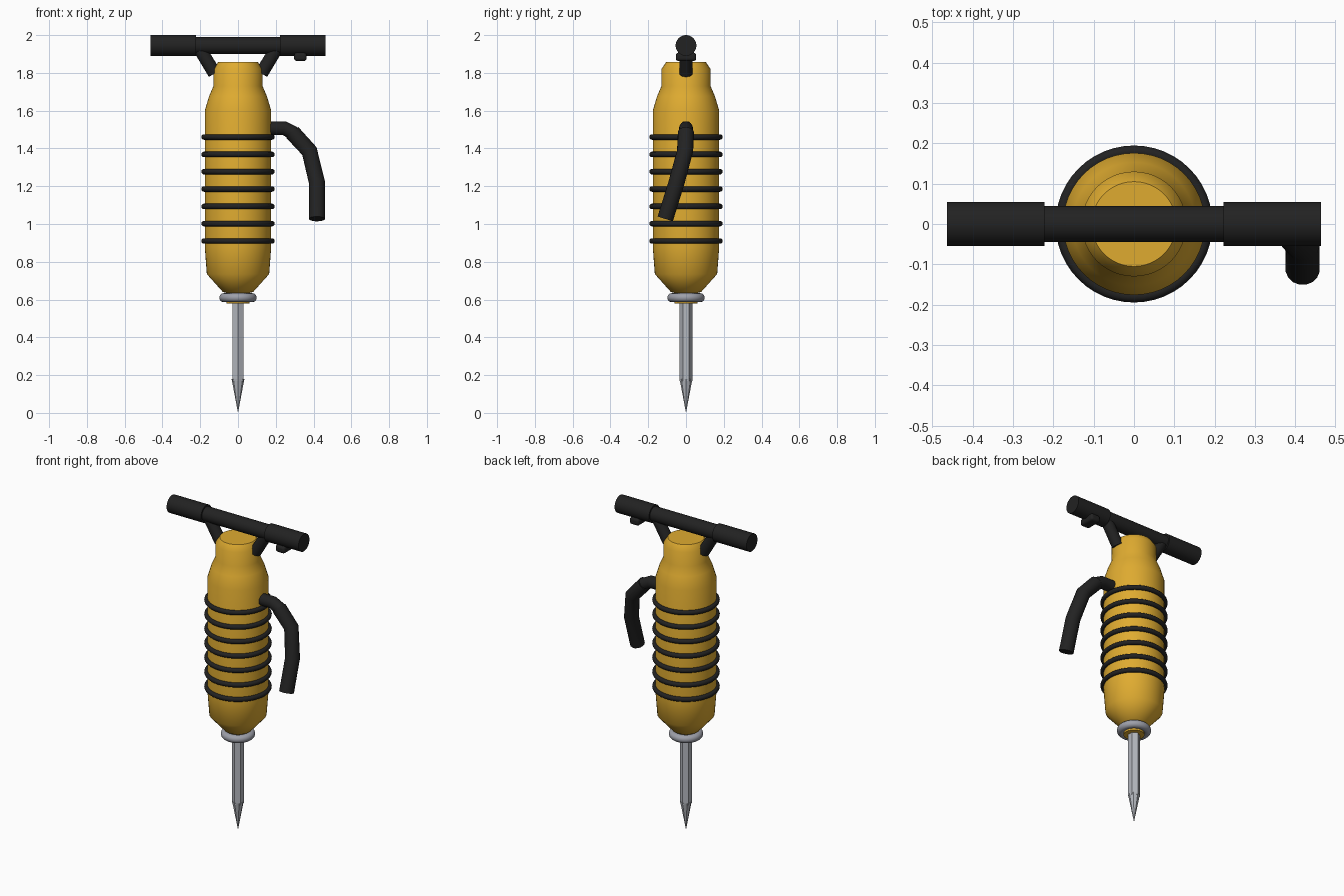
import bpy, math
from mathutils import Vector

if "Cube" in bpy.data.objects:
    bpy.data.objects.remove(bpy.data.objects["Cube"])


def material(name, rgb):
    m = bpy.data.materials.new(name)
    m.diffuse_color = (*rgb, 1)
    m.use_nodes = True
    m.node_tree.nodes["Principled BSDF"].inputs["Base Color"].default_value = m.diffuse_color
    return m


YELLOW = material("yellow paint", (0.74, 0.41, 0.03))
BLACK = material("black rubber", (0.016, 0.016, 0.016))
COLLAR = material("collar steel", (0.34, 0.35, 0.40))
STEEL = material("bit steel", (0.46, 0.48, 0.52))


def finish(name, mat, angle=None):
    ob = bpy.context.object
    ob.name = name
    ob.data.materials.append(mat)
    if angle:
        bpy.ops.object.shade_smooth_by_angle(angle=math.radians(angle))
    return ob


def rod(name, a, b, r, mat, r2=None, sides=32, spin=0, angle=35):
    """Cylinder or cone from a to b."""
    a, b = Vector(a), Vector(b)
    d = b - a
    bpy.ops.mesh.primitive_cone_add(vertices=sides, radius1=r,
                                    radius2=r if r2 is None else r2,
                                    depth=d.length, location=(a + b) / 2)
    ob = finish(name, mat, angle)
    ob.rotation_euler = d.to_track_quat('Z', 'Y').to_euler()
    if spin:
        ob.rotation_euler.z += spin
    return ob


def ring(name, z, major, minor, mat):
    bpy.ops.mesh.primitive_torus_add(location=(0, 0, z), major_radius=major,
                                     minor_radius=minor, major_segments=48,
                                     minor_segments=12)
    return finish(name, mat, 60)


def hose(name, points, r):
    """Round tube along straight segments."""
    cu = bpy.data.curves.new(name, 'CURVE')
    cu.dimensions = '3D'
    cu.bevel_depth = r
    cu.bevel_resolution = 6
    cu.use_fill_caps = True
    sp = cu.splines.new('POLY')
    sp.points.add(len(points) - 1)
    for p, co in zip(sp.points, points):
        p.co = (*co, 1)
    ob = bpy.data.objects.new(name, cu)
    bpy.context.collection.objects.link(ob)
    bpy.ops.object.select_all(action='DESELECT')
    ob.select_set(True)
    bpy.context.view_layer.objects.active = ob
    bpy.ops.object.convert(target='MESH')
    return finish(name, BLACK, 35)


def lathe(name, profile, mat, n=48, angle=50):
    """Closed solid of revolution from (radius, z) pairs, bottom to top."""
    verts = [(r * math.cos(math.tau * i / n), r * math.sin(math.tau * i / n), z)
             for r, z in profile for i in range(n)]
    faces = [(k * n + i, k * n + (i + 1) % n,
              (k + 1) * n + (i + 1) % n, (k + 1) * n + i)
             for k in range(len(profile) - 1) for i in range(n)]
    faces += [tuple(reversed(range(n))),
              tuple(range((len(profile) - 1) * n, len(profile) * n))]
    me = bpy.data.meshes.new(name)
    me.from_pydata(verts, [], faces)
    ob = bpy.data.objects.new(name, me)
    bpy.context.collection.objects.link(ob)
    bpy.ops.object.select_all(action='DESELECT')
    ob.select_set(True)
    bpy.context.view_layer.objects.active = ob
    return finish(name, mat, angle)


# Main housing with its bottom neck
lathe("housing", [(0.06, 0.58), (0.06, 0.635), (0.08, 0.64), (0.165, 0.735),
                  (0.176, 0.88), (0.176, 1.60), (0.153, 1.677), (0.13, 1.73),
                  (0.13, 1.82), (0.105, 1.857)], YELLOW)

# Grip bands round the housing
for i in range(7):
    ring("grip_band", 0.91 + i * 0.0917, 0.180, 0.0145, BLACK)

# Collar and chisel bit
ring("collar", 0.61, 0.075, 0.024, COLLAR)
rod("bit_shaft", (0, 0, 0.17), (0, 0, 0.60), 0.034, STEEL, sides=6, angle=None)
rod("bit_point", (0, 0, 0), (0, 0, 0.18), 0.0, STEEL, r2=0.034, sides=8,
    angle=None)

# Handlebar, end grips and angled brackets
rod("handlebar", (-0.25, 0, 1.945), (0.25, 0, 1.945), 0.045, BLACK)
for s in (-1, 1):
    rod("hand_grip", (s * 0.222, 0, 1.945), (s * 0.463, 0, 1.945), 0.055, BLACK)
    rod("handle_bracket", (s * 0.124, 0, 1.797), (s * 0.207, 0, 1.935),
        0.035, BLACK)

# Trigger under the right grip
bpy.ops.mesh.primitive_cube_add(size=1, location=(0.33, 0, 1.885))
trigger = finish("trigger", BLACK, 40)
trigger.scale = (0.066, 0.108, 0.044)
bpy.ops.object.transform_apply(location=False, rotation=False, scale=True)
bev = trigger.modifiers.new("rounding", 'BEVEL')
bev.width = 0.014
bev.segments = 3

# Air hose: short elbow, then the hanging length
hose("hose_elbow", [(0.15, 0, 1.507), (0.245, 0, 1.507), (0.305, 0, 1.475)], 0.037)
hose("hose", [(0.288, 0, 1.484), (0.378, -0.005, 1.386),
              (0.418, -0.05, 1.22), (0.418, -0.11, 1.027)], 0.043)
